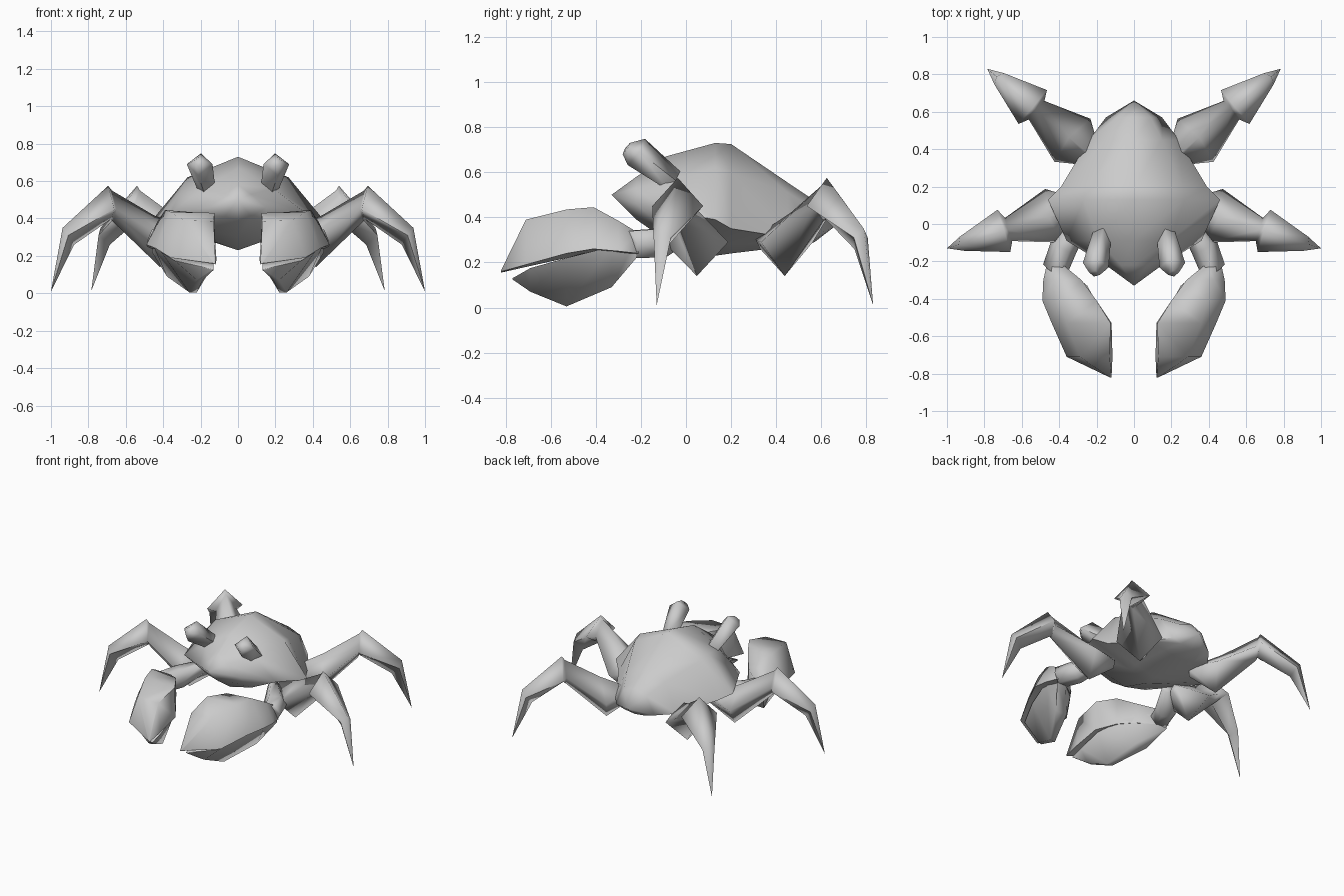
import bpy, bmesh, math
from mathutils import Vector

cube = bpy.data.objects.get("Cube")
if cube:
    bpy.data.objects.remove(cube)

GREY = (0.6, 0.6, 0.6, 1)
mat = bpy.data.materials.new("shell_grey")
mat.use_nodes = True
mat.diffuse_color = GREY
mat.node_tree.nodes["Principled BSDF"].inputs["Base Color"].default_value = GREY


def loft(name, rings, mirror=True, angle=85):
    """Skin a row of equal rings; a ring of one repeated point closes to a tip."""
    bm = bmesh.new()
    rows = [[bm.verts.new(p) for p in ring] for ring in rings]
    n = len(rows[0])
    for a, b in zip(rows, rows[1:]):
        for i in range(n):
            j = (i + 1) % n
            bm.faces.new((a[i], a[j], b[j], b[i]))
    bm.faces.new(rows[0])
    bm.faces.new(rows[-1])
    bmesh.ops.remove_doubles(bm, verts=bm.verts, dist=0.0005)
    bmesh.ops.recalc_face_normals(bm, faces=bm.faces)
    for f in bm.faces:
        f.smooth = True
    mesh = bpy.data.meshes.new(name)
    bm.to_mesh(mesh)
    bm.free()
    mesh.set_sharp_from_angle(angle=math.radians(angle))
    mesh.materials.append(mat)
    ob = bpy.data.objects.new(name, mesh)
    bpy.context.collection.objects.link(ob)
    if mirror:
        ob.modifiers.new("mirror", 'MIRROR').use_mirror_merge = False
    return ob


def tube(name, stops, sides):
    """Faceted limb through (centre, radius) stops."""
    pts = [Vector(c) for c, r in stops]
    axis = (pts[-1] - pts[0]).normalized()
    u = axis.cross(Vector((0, 0, 1))).normalized()
    v = axis.cross(u)
    turn = [i * math.tau / sides for i in range(sides)]
    return loft(name, [[Vector(c) + r * (u * math.cos(t) + v * math.sin(t)) for t in turn]
                       for c, r in stops])


# Shell: y, ridge z, shoulder (x, z), rim (x, z), belly (x, z), keel z
shell = [
    (-.33, .5, (0, .5), (0, .5), (0, .5), .5),
    (-.22, .58, (.07, .53), (.15, .46), (.07, .41), .39),
    (-.09, .67, (.19, .56), (.36, .43), (.17, .34), .3),
    (.13, .73, (.27, .62), (.46, .39), (.14, .28), .23),
    (.2, .725, (.26, .6), (.39, .35), (.15, .28), .24),
    (.45, .555, (.15, .51), (.24, .31), (.12, .29), .27),
    (.57, .475, (.09, .44), (.15, .32), (.08, .3), .29),
    (.66, .36, (0, .36), (0, .36), (0, .36), .36),
]
rings = []
for y, top, sh, rim, belly, keel in shell:
    half = [sh, rim, belly]
    rings.append([(0, y, top)] + [(x, y, z) for x, z in half] + [(0, y, keel)]
                 + [(-x, y, z) for x, z in reversed(half)])
loft("shell", rings, mirror=False)

# Eye stalks
tube("eye_stalks", [((.17, -.05, .56), .05), ((.205, -.22, .69), .07),
                    ((.21, -.265, .705), .03)], sides=4)


# Walking legs: local ring = top (r, z), side (r, w, z), bottom (r, z), r measured to the foot
LEG = [((-.78, .33), (-.78, .025, .3), (-.78, .26)),
       ((-.57, .42), (-.595, .15, .29), (-.61, .14)),
       ((-.34, .55), (-.345, .065, .45), (-.35, .38)),
       ((-.32, .575), (-.318, .118, .45), (-.34, .4)),
       ((-.065, .35), (-.085, .04, .31), (-.13, .26)),
       ((0, .01), (0, 0, .01), (0, .01))]


def leg(name, foot, degrees):
    a = math.radians(degrees)
    c, s = math.cos(a), math.sin(a)

    def place(r, w, z):
        return (foot[0] + r * c - w * s, foot[1] + r * s + w * c, z)

    loft(name, [[place(t[0], 0, t[1]), place(*side),
                 place(b[0], 0, b[1]), place(side[0], -side[1], side[2])]
                for t, side, b in LEG])


leg("middle_legs", (1, -.13), -17)
leg("rear_legs", (.785, .83), 40)

# Claw arms
tube("claw_arms", [((.27, .02, .34), .04), ((.375, -.12, .285), .075),
                   ((.425, -.25, .28), .07)], sides=6)


# Claw jaws: y, then inner top, outer top, outer bottom, inner bottom as (x, z)
def jaw(name, table):
    loft(name, [[(x, y, z) for x, z in quad] for y, *quad in table])


jaw("claw_upper_jaws", [
    (-.21, (.39, .33), (.44, .33), (.465, .24), (.4, .22)),
    (-.3, (.28, .37), (.43, .385), (.485, .25), (.28, .23)),
    (-.41, (.2, .43), (.39, .445), (.49, .26), (.2, .24)),
    (-.53, (.125, .43), (.36, .435), (.44, .24), (.12, .22)),
    (-.71, (.13, .385), (.29, .39), (.36, .19), (.115, .18)),
    (-.82, (.12, .16), (.13, .165), (.13, .16), (.12, .155))])
jaw("claw_lower_jaws", [
    (-.22, (.38, .3), (.45, .3), (.46, .22), (.39, .22)),
    (-.33, (.25, .28), (.46, .27), (.38, .09), (.29, .09)),
    (-.53, (.14, .21), (.41, .22), (.26, .005), (.22, .005)),
    (-.69, (.13, .155), (.34, .175), (.22, .07), (.19, .07)),
    (-.77, (.13, .13), (.14, .13), (.14, .125), (.13, .125))])
